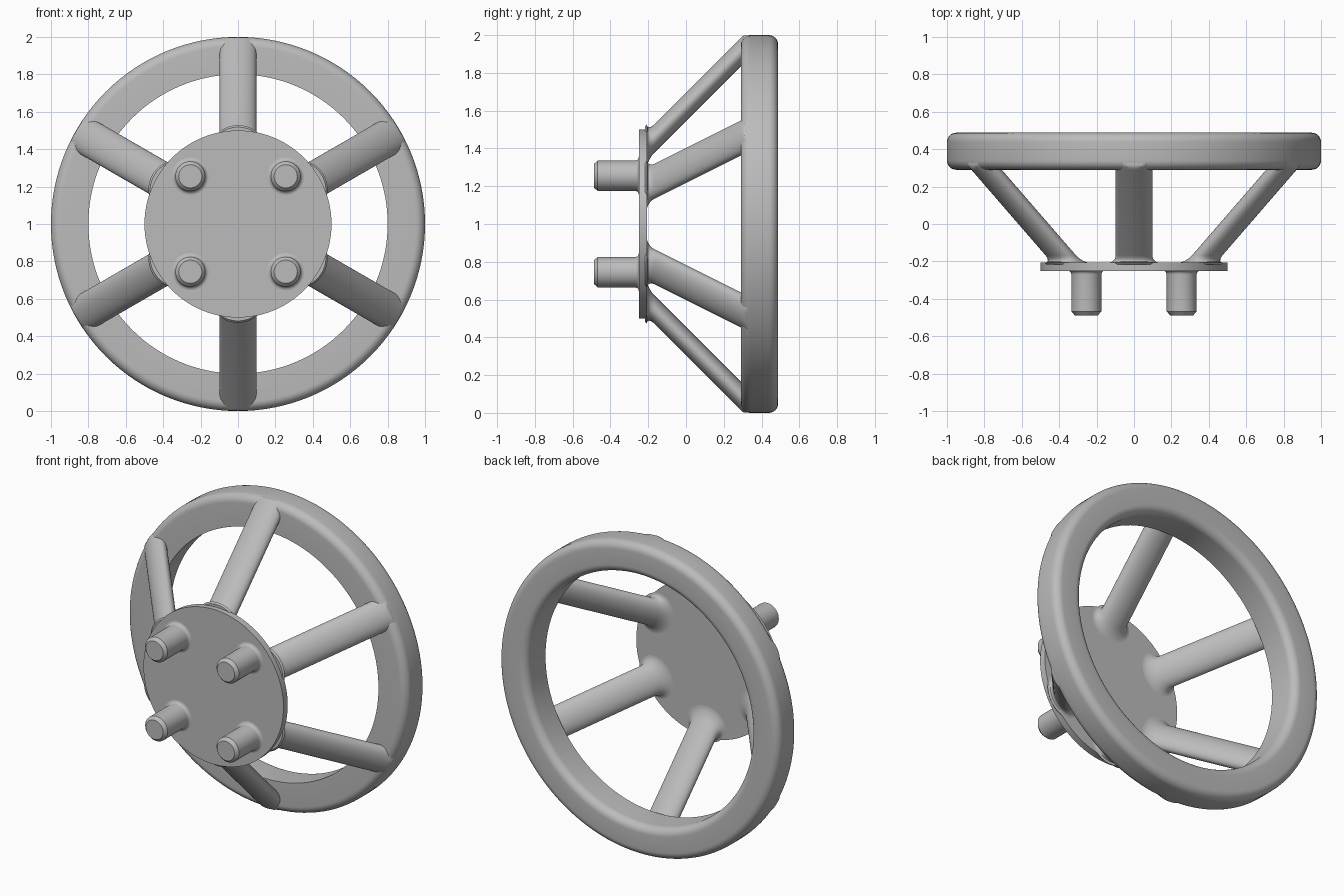
import bpy
from math import cos, sin, pi, hypot, radians

if "Cube" in bpy.data.objects:
    bpy.data.objects.remove(bpy.data.objects["Cube"], do_unlink=True)

grey = bpy.data.materials.new("plain grey")
grey.use_nodes = True
colour = (0.5, 0.5, 0.5, 1)
grey.diffuse_color = colour
grey.node_tree.nodes["Principled BSDF"].inputs["Base Color"].default_value = colour


def make(name, rings, loop=False):
    """Skin equal rings of points; cap the ends unless the rings close on themselves."""
    n, m = len(rings[0]), len(rings)
    faces = []
    for i in range(m if loop else m - 1):
        a, b = i * n, (i + 1) % m * n
        faces += [(a + j, a + (j + 1) % n, b + (j + 1) % n, b + j) for j in range(n)]
    if not loop:
        faces += [tuple(reversed(range(n))), tuple(range((m - 1) * n, m * n))]
    mesh = bpy.data.meshes.new(name)
    mesh.from_pydata([p for ring in rings for p in ring], [], faces)
    mesh.materials.append(grey)
    obj = bpy.data.objects.new(name, mesh)
    bpy.context.collection.objects.link(obj)
    bpy.ops.object.select_all(action="DESELECT")
    obj.select_set(True)
    bpy.context.view_layer.objects.active = obj
    bpy.ops.object.mode_set(mode="EDIT")
    bpy.ops.mesh.select_all(action="SELECT")
    bpy.ops.mesh.normals_make_consistent(inside=False)
    bpy.ops.object.mode_set(mode="OBJECT")
    bpy.ops.object.shade_smooth_by_angle(angle=radians(32))
    return obj


def lathe(name, profile, sides, x=0, z=1, loop=False):
    """Turn a (radius, y) profile about an axis along y."""
    turn = [2 * pi * j / sides for j in range(sides)]
    return make(name, [[(x + r * cos(t), y, z + r * sin(t)) for t in turn]
                       for r, y in profile], loop)


def arc(r, y, radius, start, end, steps=8):
    angles = [radians(start + (end - start) * i / steps) for i in range(steps + 1)]
    return [(r + radius * cos(a), y + radius * sin(a)) for a in angles]


# Rim: sharp inner front edge, other edges rounded
FRONT, BACK, ROUND = 0.29, 0.488, 0.05
rim_profile = ([(0.8, FRONT)]
               + arc(1 - ROUND, FRONT + ROUND, ROUND, -90, 0)
               + arc(1 - ROUND, BACK - ROUND, ROUND, 0, 90)
               + arc(0.8 + ROUND, BACK - ROUND, ROUND, 90, 180))
lathe("rim", rim_profile, 128, loop=True)

# Hub plate
PLATE_FRONT, PLATE_BACK = -0.25, -0.207
lathe("hub_plate", [(0.5, PLATE_FRONT), (0.5, PLATE_BACK)], 96)

# Four pegs with chamfered tips and filleted roots
peg_profile = ([(0.062, -0.488), (0.08, -0.468)]
               + arc(0.1, PLATE_FRONT - 0.02, 0.02, 180, 90, 5)
               + [(0.1, PLATE_FRONT + 0.01)])
for side, x in (("left", 0.255), ("right", -0.255)):
    for level, z in (("upper", 1.255), ("lower", 0.745)):
        lathe(f"{level}_{side}_peg", peg_profile, 40, x, z)

# Six slanted spokes, flared at the plate and trimmed flush with the rim
FILLET = 0.04
levels = [PLATE_BACK - 0.01] + [PLATE_BACK + FILLET * (1 - cos(pi / 2 * i / 6)) for i in range(7)]
levels += [FRONT - 0.01 + 0.01 * i for i in range(13)]


def spoke_ring(y, angle):
    rise = min(max(y - PLATE_BACK, 0) / FILLET, 1)
    flare = FILLET * (1 - (1 - (1 - rise) ** 2) ** 0.5)
    centre = 1.62 + y - 1
    ring = []
    for j in range(48):
        t = 2 * pi * j / 48
        across = (0.098 + flare) * cos(t)
        out = centre + (0.075 + flare) * sin(t)
        trim = min(1, 0.9985 / hypot(across, out))
        across, out = across * trim, out * trim
        ring.append((out * cos(angle) - across * sin(angle), y,
                     1 + out * sin(angle) + across * cos(angle)))
    return ring


for k in range(6):
    make(f"spoke_{k + 1}", [spoke_ring(y, pi / 2 + k * pi / 3) for y in levels])
